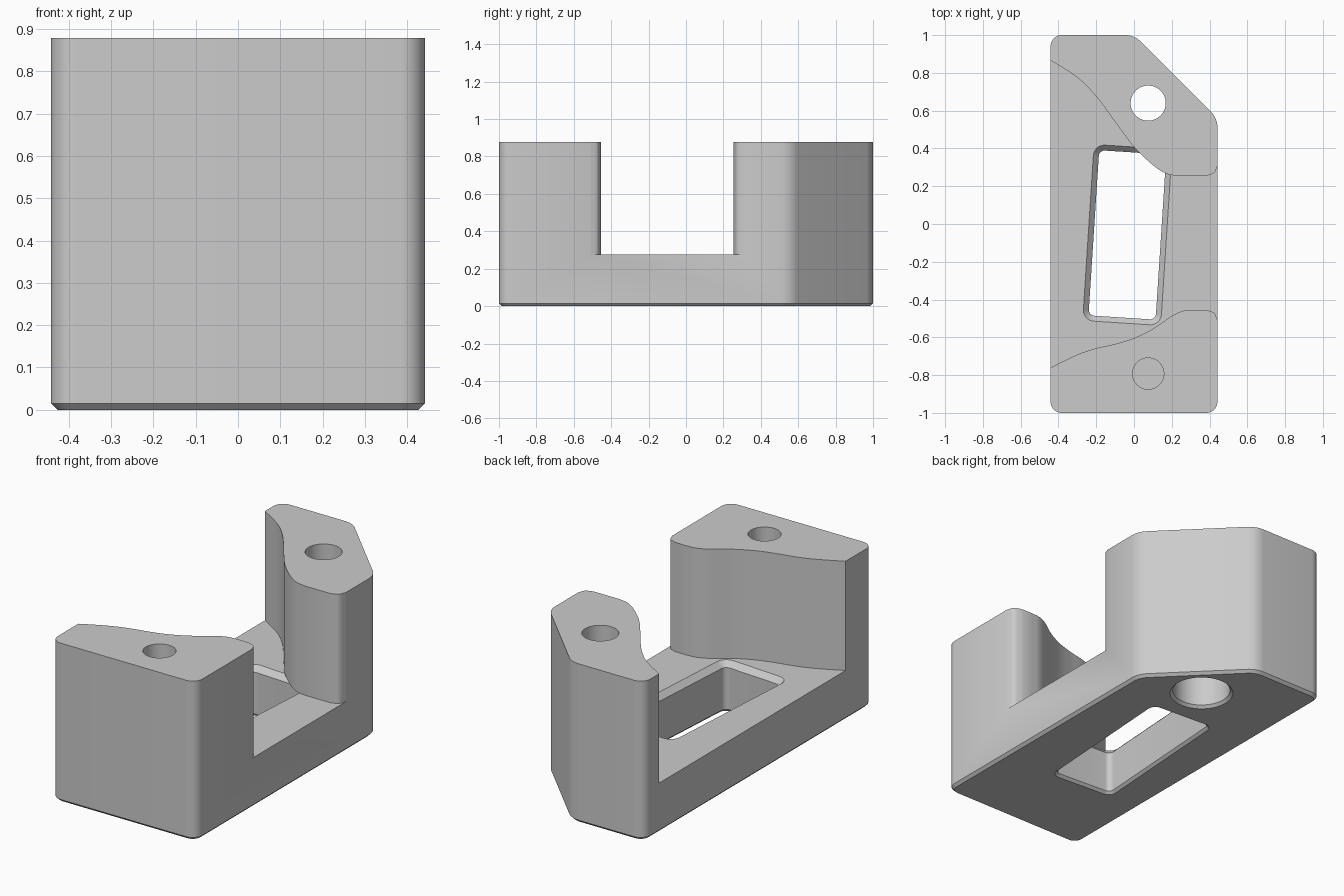
import bpy, bmesh, math
from mathutils import Vector, Matrix

cube = bpy.data.objects.get("Cube")
if cube:
    bpy.data.objects.remove(cube, do_unlink=True)

HEIGHT, FLOOR = 0.878, 0.275

grey = bpy.data.materials.new("light grey")
grey.use_nodes = True
grey.diffuse_color = (0.6, 0.6, 0.6, 1)
grey.node_tree.nodes["Principled BSDF"].inputs["Base Color"].default_value = (0.6, 0.6, 0.6, 1)


def rounded(corners, steps=10):
    """Convex counter-clockwise outline from (x, y, radius) corners."""
    pts = []
    for i, (x, y, r) in enumerate(corners):
        p = Vector((x, y))
        a = (Vector(corners[i - 1][:2]) - p).normalized()
        b = (Vector(corners[(i + 1) % len(corners)][:2]) - p).normalized()
        half = a.angle(b) / 2
        centre = p + (a + b).normalized() * r / math.sin(half)
        start = p + a * r / math.tan(half) - centre
        sweep = math.pi - 2 * half
        for k in range(steps + 1):
            pts.append(centre + Matrix.Rotation(sweep * k / steps, 2) @ start)
    return pts


def inset(pts, d):
    """Move a counter-clockwise outline inwards by d."""
    out = []
    for i, p in enumerate(pts):
        e1 = (p - pts[i - 1]).normalized()
        e2 = (pts[(i + 1) % len(pts)] - p).normalized()
        n1, n2 = Vector((-e1.y, e1.x)), Vector((-e2.y, e2.x))
        out.append(p + (n1 + n2) * d / (1 + n1.dot(n2)))
    return out


def smooth_curve(points, steps=8):
    """Smooth path passing through the given points."""
    p = [Vector(q) for q in points]
    p = [2 * p[0] - p[1]] + p + [2 * p[-1] - p[-2]]
    out = []
    for i in range(1, len(p) - 2):
        m1, m2 = (p[i + 1] - p[i - 1]) / 2, (p[i + 2] - p[i]) / 2
        for k in range(steps):
            t = k / steps
            h = t * t * (3 - 2 * t)
            out.append(p[i] * (1 - h) + p[i + 1] * h
                       + m1 * t * (1 - t) ** 2 + m2 * t * t * (t - 1))
    return out + [p[-2]]


def solid(name, levels):
    """Closed solid lofted through (z, outline) levels."""
    bm = bmesh.new()
    rings = [[bm.verts.new((p.x, p.y, z)) for p in pts] for z, pts in levels]
    for low, high in zip(rings, rings[1:]):
        for i in range(len(low)):
            bm.faces.new((low[i - 1], low[i], high[i], high[i - 1]))
    bm.faces.new(rings[0][::-1])
    bm.faces.new(rings[-1])
    bmesh.ops.recalc_face_normals(bm, faces=bm.faces)
    mesh = bpy.data.meshes.new(name)
    bm.to_mesh(mesh)
    bm.free()
    mesh.materials.append(grey)
    obj = bpy.data.objects.new(name, mesh)
    bpy.context.collection.objects.link(obj)
    return obj


def circle(x, y, r, n=48):
    return [Vector((x + r * math.cos(math.tau * k / n), y + r * math.sin(math.tau * k / n)))
            for k in range(n)]


# Main block with one clipped corner and a bevelled foot
outline = rounded([(-0.442, -1, 0.06), (0.442, -1, 0.06), (0.442, 0.56, 0.12),
                   (0.002, 1, 0.12), (-0.442, 1, 0.06)])
body = solid("bracket_body", [(0, inset(outline, 0.015)), (0.015, outline), (HEIGHT, outline)])

# Slanted window through the base, bevelled at both ends
w, h = 0.208, 0.468
slant = Matrix.Rotation(math.radians(-3.7), 2)
window = [slant @ p + Vector((-0.035, -0.058)) for p in
          rounded([(-w, -h, 0.06), (w, -h, 0.06), (w, h, 0.06), (-w, h, 0.06)])]
cutters = [solid("window_cutter", [(-0.01, inset(window, 0.006)), (0.014, inset(window, 0.03)),
                                   (0.245, inset(window, 0.03)), (FLOOR + 0.001, window)])]

# Curved channel between the two posts
front = smooth_curve([(-0.52, -0.81), (-0.44, -0.76), (-0.3, -0.692), (-0.2, -0.658), (-0.1, -0.635),
                      (0, -0.604), (0.1, -0.555), (0.2, -0.487), (0.26, -0.46), (0.32, -0.454)])
front += smooth_curve([(0.385, -0.455), (0.425, -0.472), (0.442, -0.51)])
front += [Vector((0.6, -0.51))]
back = smooth_curve([(-0.52, 0.91), (-0.44, 0.865), (-0.3, 0.775), (-0.2, 0.675), (-0.1, 0.54),
                     (0, 0.408), (0.1, 0.312), (0.17, 0.267), (0.23, 0.255)])
back += smooth_curve([(0.385, 0.255), (0.425, 0.272), (0.442, 0.31)])
back += [Vector((0.6, 0.31))]
channel = front + back[::-1]
cutters.append(solid("channel_cutter", [(FLOOR, channel), (1, channel)]))

# Stepped through hole in the back post, blind hole in the front post
hx, hy = 0.075, 0.64
cutters.append(solid("back_hole_cutter", [
    (-0.01, circle(hx, hy, 0.175)), (0.015, circle(hx, hy, 0.15)), (0.5, circle(hx, hy, 0.15)),
    (0.501, circle(hx, hy, 0.093)), (1, circle(hx, hy, 0.093))]))
blind = circle(hx, -0.792, 0.083)
cutters.append(solid("front_hole_cutter", [(0.35, blind), (1, blind)]))

# Cut the openings, then remove the cutters
bpy.ops.object.select_all(action='DESELECT')
bpy.context.view_layer.objects.active = body
body.select_set(True)
for cutter in cutters:
    cutter.hide_render = True
    mod = body.modifiers.new(cutter.name, 'BOOLEAN')
    mod.operation = 'DIFFERENCE'
    mod.solver = 'EXACT'
    mod.object = cutter
    bpy.ops.object.modifier_apply(modifier=mod.name)
    bpy.data.objects.remove(cutter, do_unlink=True)
bpy.ops.object.shade_smooth_by_angle(angle=math.radians(30))
